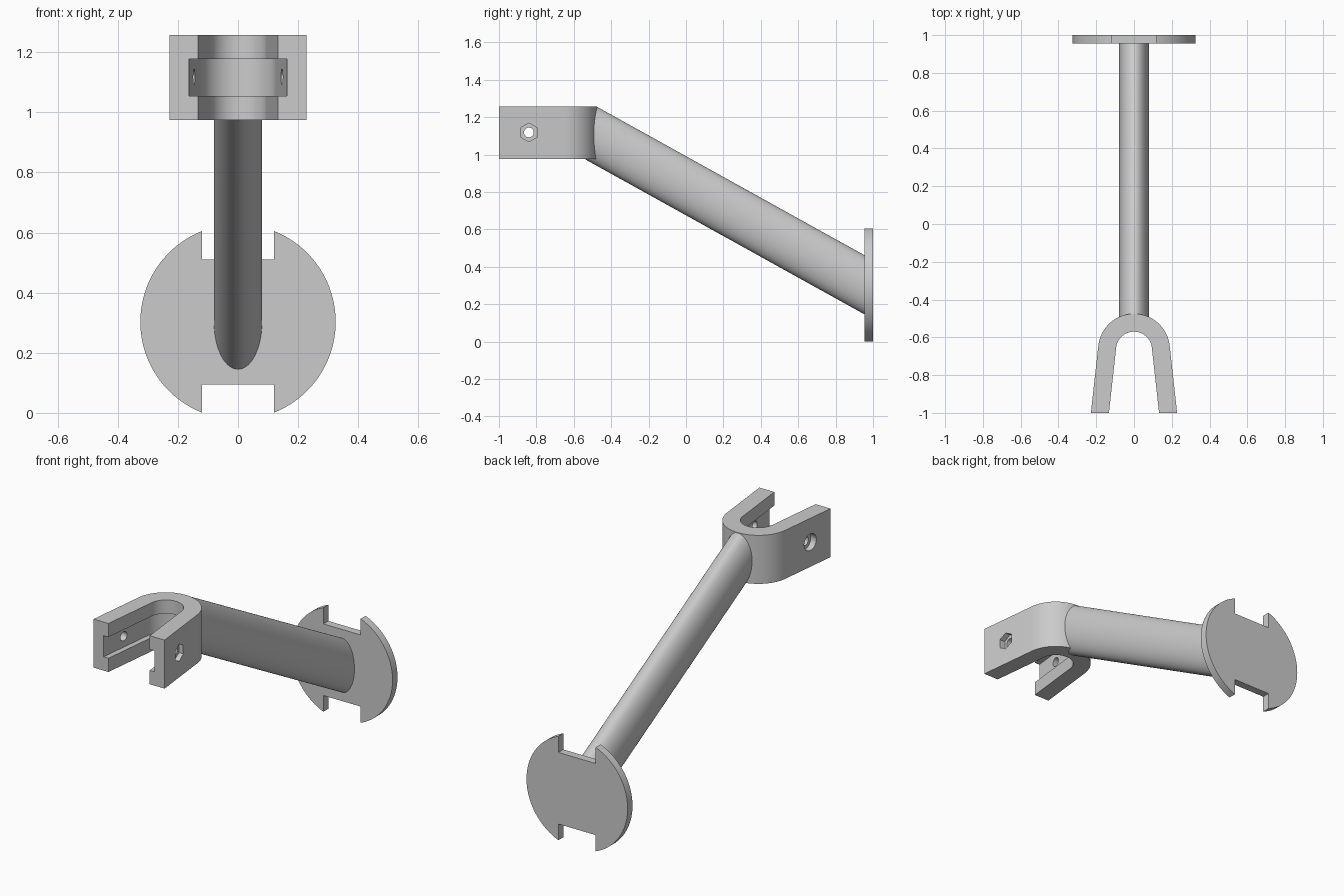
import bpy, bmesh
from math import sin, cos, pi, asin, sqrt
from mathutils import Matrix, Vector

cube = bpy.data.objects.get("Cube")
if cube:
    bpy.data.objects.remove(cube, do_unlink=True)

grey = bpy.data.materials.new("light grey")
grey.use_nodes = True
grey.diffuse_color = (0.6, 0.6, 0.6, 1)
grey.node_tree.nodes["Principled BSDF"].inputs["Base Color"].default_value = grey.diffuse_color

# Local z of a prism points along the world axis
ALONG = {"x": Matrix(((0, 0, 1), (1, 0, 0), (0, 1, 0))),
         "y": Matrix(((1, 0, 0), (0, 0, 1), (0, 1, 0))),
         "z": Matrix.Identity(3)}


def prism(name, profile, start, end, axis, slope=0.0, top=None):
    """Extrude a profile along an axis; slope shears it in z, top trims it flat."""
    bm = bmesh.new()
    rings = []
    for d in (start, end):
        ring = []
        for u, v in profile:
            p = ALONG[axis] @ Vector((u, v, d))
            p.z += slope * (d - end)
            ring.append(bm.verts.new(p))
        rings.append(ring)
    a, b = rings
    bm.faces.new(a)
    bm.faces.new(b)
    n = len(profile)
    for i in range(n):
        j = (i + 1) % n
        bm.faces.new((a[i], a[j], b[j], b[i]))
    if top is not None:
        cut = bmesh.ops.bisect_plane(bm, geom=bm.verts[:] + bm.edges[:] + bm.faces[:],
                                     plane_co=(0, 0, top), plane_no=(0, 0, 1), clear_outer=True)
        edges = [e for e in cut["geom_cut"] if isinstance(e, bmesh.types.BMEdge)]
        bmesh.ops.contextual_create(bm, geom=edges)
    bmesh.ops.recalc_face_normals(bm, faces=bm.faces[:])
    mesh = bpy.data.meshes.new(name)
    bm.to_mesh(mesh)
    bm.free()
    mesh.materials.append(grey)
    ob = bpy.data.objects.new(name, mesh)
    bpy.context.collection.objects.link(ob)
    return ob


def ellipse(cu, cv, ru, rv, n, turn=0.0):
    return [(cu + ru * cos(turn + 2 * pi * i / n), cv + rv * sin(turn + 2 * pi * i / n))
            for i in range(n)]


FLARE, ARC_Y, FRONT = 0.11, -0.665, -1.0


def horseshoe(radius, front):
    """Half-round back with two legs that flare slightly towards the front."""
    x = (radius + (ARC_Y - front) * sin(FLARE)) / cos(FLARE)
    n = 40
    arc = []
    for i in range(n + 1):
        t = FLARE + (pi - 2 * FLARE) * i / n
        arc.append((radius * cos(t), ARC_Y + radius * sin(t)))
    return [(x, front)] + arc + [(-x, front)]


def carve(ob, cutters):
    bpy.context.view_layer.objects.active = ob
    for c in cutters:
        c.hide_render = True
        mod = ob.modifiers.new("cut", "BOOLEAN")
        mod.operation, mod.solver, mod.object = "DIFFERENCE", "EXACT", c
        bpy.ops.object.modifier_apply(modifier=mod.name)
        bpy.data.objects.remove(c, do_unlink=True)


# Forked clamp with inner channel and bolt holes
LOW, HIGH = 0.975, 1.257
HOLE = (-0.84, 1.118)
clamp = prism("clamp", horseshoe(0.19, FRONT), LOW, HIGH, "z")
carve(clamp, [
    prism("gap_cutter", horseshoe(0.095, FRONT - 0.1), LOW - 0.1, HIGH + 0.1, "z"),
    prism("channel_cutter", horseshoe(0.126, FRONT - 0.1), 1.055, 1.178, "z"),
    prism("bolt_cutter", ellipse(*HOLE, 0.026, 0.026, 32), -0.5, 0.5, "x"),
    prism("bolt_head_cutter", ellipse(*HOLE, 0.048, 0.048, 40), -0.5, -0.18, "x"),
    prism("nut_cutter", ellipse(*HOLE, 0.05, 0.05, 6, pi / 2), 0.18, 0.5, "x"),
])

# Sloping oval strut
PLATE_Z, PLATE_FACE = 0.303, 0.955
strut = prism("strut", ellipse(0, PLATE_Z, 0.08, 0.158, 72), -0.538, PLATE_FACE, "y",
              slope=-0.555, top=HIGH - 0.001)

# Round end plate with a notch at top and bottom
R, HALF, NOTCH = 0.325, 0.12, 0.208
limit = pi / 2 - asin(HALF / R)
side = [(R * cos(t), R * sin(t)) for t in
        (-limit + 2 * limit * i / 48 for i in range(49))] + [(HALF, NOTCH)]
outline = side + [(-HALF, NOTCH)] + [(-u, -v) for u, v in side[:-1]]
outline += [(-HALF, -NOTCH), (HALF, -NOTCH)]
plate = prism("end_plate", [(u, v + PLATE_Z) for u, v in outline], PLATE_FACE, 1.0, "y")

# Smooth the curved walls, keep the edges crisp
bpy.ops.object.select_all(action="DESELECT")
for ob in (clamp, strut, plate):
    ob.select_set(True)
bpy.context.view_layer.objects.active = clamp
bpy.ops.object.shade_smooth_by_angle(angle=pi / 6)
